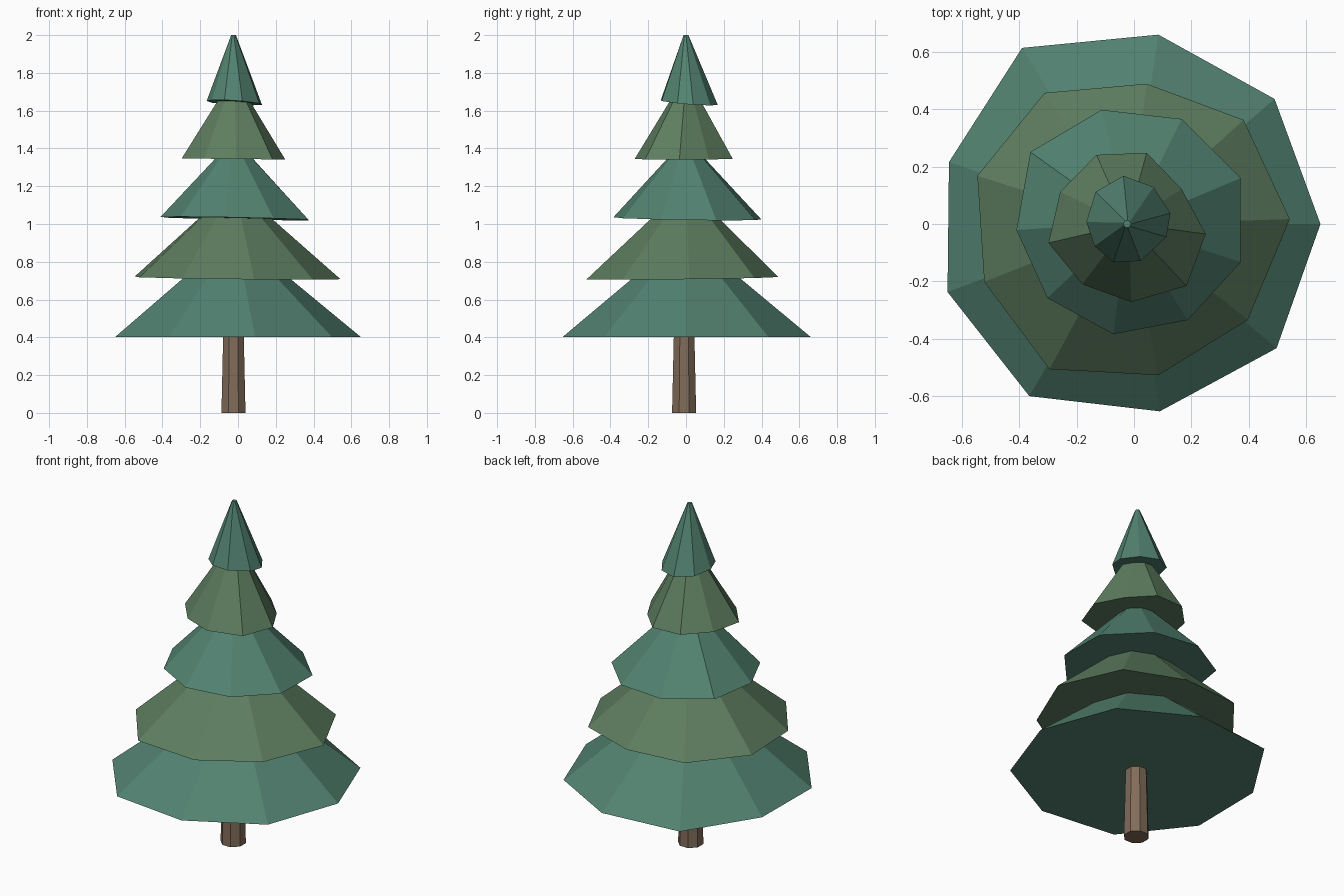
import bpy, bmesh
from math import cos, sin, pi

if "Cube" in bpy.data.objects:
    bpy.data.objects.remove(bpy.data.objects["Cube"])


def material(name, rgb):
    m = bpy.data.materials.new(name)
    m.diffuse_color = (*rgb, 1)
    m.use_nodes = True
    m.node_tree.nodes["Principled BSDF"].inputs["Base Color"].default_value = m.diffuse_color
    return m


TEAL = material("teal_needles", (0.085, 0.225, 0.165))
GREEN = material("green_needles", (0.11, 0.205, 0.115))
BARK = material("bark", (0.22, 0.15, 0.10))


def frustum(name, bottom, top, mat):
    """Closed flat-faced solid between two rings with equal corner counts."""
    bm = bmesh.new()
    lo = [bm.verts.new(p) for p in bottom]
    hi = [bm.verts.new(p) for p in top]
    n = len(lo)
    for i in range(n):
        j = (i + 1) % n
        bm.faces.new((lo[i], lo[j], hi[j], hi[i]))
    bm.faces.new(hi)
    bm.faces.new(lo[::-1])
    bmesh.ops.recalc_face_normals(bm, faces=bm.faces[:])
    mesh = bpy.data.meshes.new(name)
    bm.to_mesh(mesh)
    bm.free()
    mesh.materials.append(mat)
    ob = bpy.data.objects.new(name, mesh)
    bpy.context.collection.objects.link(ob)
    return ob


def ring(cx, cy, z, r, n, phase=0.0):
    return [(cx + r * cos(phase + 2 * pi * i / n),
             cy + r * sin(phase + 2 * pi * i / n), z) for i in range(n)]


def tier(name, outline, z, tilt, apex_x, apex_z, mat):
    """Irregular nine-sided skirt with a slightly tilted rim."""
    rim = [(x, y, z + tilt[0] * x + tilt[1] * y) for x, y in outline]
    frustum(name, rim, ring(apex_x, 0, apex_z, 0.013, 9), mat)


# Trunk
frustum("trunk", ring(-0.024, -0.01, 0, 0.069, 8, pi / 8),
        ring(-0.024, -0.01, 0.45, 0.058, 8, pi / 8), BARK)

# Branch tiers, bottom to top
tier("branches_bottom",
     [(0.65, 0), (0.49, 0.436), (0.085, 0.66), (-0.39, 0.614), (-0.645, 0.216),
      (-0.65, -0.237), (-0.365, -0.60), (0.09, -0.653), (0.497, -0.433)],
     0.402, (0, 0), -0.015, 0.94, TEAL)
tier("branches_lower",
     [(0.543, 0.017), (0.382, 0.363), (0.044, 0.489), (-0.312, 0.457), (-0.546, 0.168),
      (-0.522, -0.202), (-0.295, -0.506), (0.085, -0.527), (0.396, -0.335)],
     0.714, (-0.012, 0.012), -0.018, 1.19, GREEN)
tier("branches_middle",
     [(0.372, 0.16), (0.166, 0.366), (-0.113, 0.398), (-0.361, 0.251), (-0.41, -0.021),
      (-0.302, -0.258), (-0.072, -0.384), (0.187, -0.335), (0.372, -0.133)],
     1.029, (-0.02, -0.015), -0.02, 1.44, TEAL)
tier("branches_upper",
     [(0.25, -0.035), (0.166, 0.122), (0.044, 0.248), (-0.131, 0.241), (-0.257, 0.112),
      (-0.298, -0.066), (-0.18, -0.21), (-0.009, -0.272), (0.183, -0.216)],
     1.344, (-0.01, 0), -0.022, 1.77, GREEN)
tier("branches_top",
     [(0.127, 0.038), (0.068, 0.129), (-0.037, 0.168), (-0.134, 0.112), (-0.166, 0.007),
      (-0.138, -0.077), (-0.072, -0.133), (0.023, -0.129), (0.113, -0.045)],
     1.642, (-0.06, -0.08), -0.024, 2.0, TEAL)
